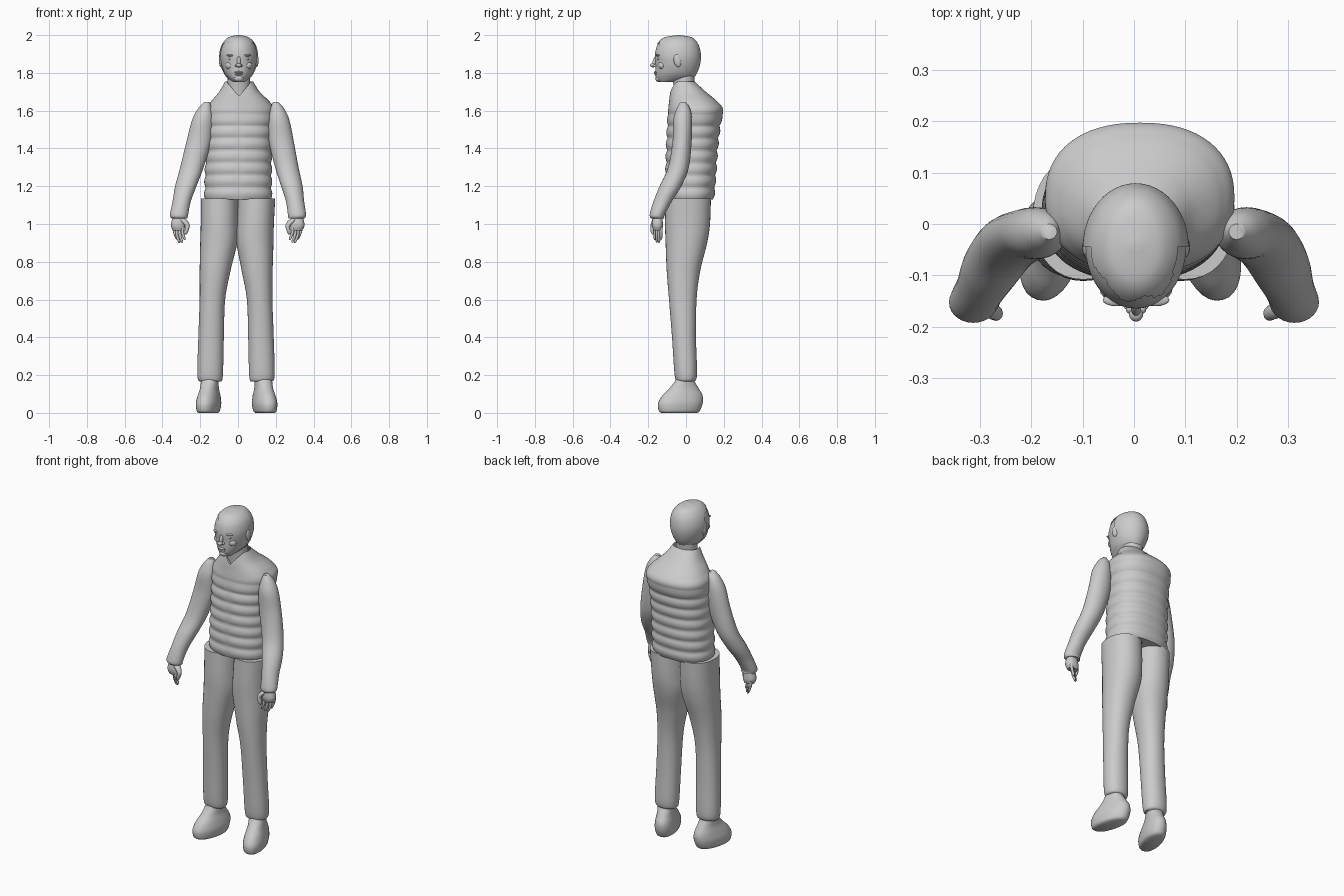
import bpy
import bmesh
from math import sin, cos, pi, radians
from mathutils import Vector, Matrix

if "Cube" in bpy.data.objects:
    bpy.data.objects.remove(bpy.data.objects["Cube"])

grey = bpy.data.materials.new("plain grey")
grey.use_nodes = True
grey.diffuse_color = (0.6, 0.6, 0.6, 1)
grey.node_tree.nodes["Principled BSDF"].inputs["Base Color"].default_value = grey.diffuse_color
parts = []


def finish(name, bm, warp=None):
    """Turn a bmesh into a named, coloured object, optionally moving its points."""
    if warp:
        for v in bm.verts:
            v.co = warp(v.co.copy())
    bmesh.ops.recalc_face_normals(bm, faces=bm.faces)
    mesh = bpy.data.meshes.new(name)
    bm.to_mesh(mesh)
    bm.free()
    mesh.materials.append(grey)
    obj = bpy.data.objects.new(name, mesh)
    bpy.context.collection.objects.link(obj)
    parts.append(obj)
    return obj


def spline(a, b, c, d, t):
    return b + (c - a) * t / 2 + (a * 2 - b * 5 + c * 4 - d) * t * t / 2 + (b * 3 - a - c * 3 + d) * t**3 / 2


def loft(sections, sides=32, steps=6, power=2.0, cap_top=True):
    """Skin rounded sections given as (z, x_min, x_max, y_min, y_max)."""
    rows = []
    last = len(sections) - 1
    for i in range(last):
        a, b, c, d = (sections[max(0, min(last, i + k))] for k in (-1, 0, 1, 2))
        for s in range(steps):
            rows.append([spline(*q, s / steps) for q in zip(a, b, c, d)])
    rows.append(sections[-1])
    bm = bmesh.new()
    rings = []
    for z, x0, x1, y0, y1 in rows:
        ring = []
        for k in range(sides):
            u, w = cos(2 * pi * k / sides), sin(2 * pi * k / sides)
            u = abs(u) ** (2 / power) * (1 if u > 0 else -1)
            w = abs(w) ** (2 / power) * (1 if w > 0 else -1)
            ring.append(bm.verts.new(((x0 + x1) / 2 + u * (x1 - x0) / 2,
                                      (y0 + y1) / 2 + w * (y1 - y0) / 2, z)))
        rings.append(ring)
    for lo, hi in zip(rings, rings[1:]):
        for k in range(sides):
            j = (k + 1) % sides
            bm.faces.new((lo[k], lo[j], hi[j], hi[k]))
    bm.faces.new(rings[0])
    if cap_top:
        bm.faces.new(rings[-1])
    return bm


def blob(name, at, size, tilt=0):
    """Small ellipsoid for a facial feature."""
    bm = bmesh.new()
    bmesh.ops.create_uvsphere(bm, u_segments=16, v_segments=10, radius=1)
    m = Matrix.Translation(at) @ Matrix.Rotation(radians(tilt), 4, "X") @ Matrix.Diagonal((*size, 1))
    bm.transform(m)
    return finish(name, bm)


# Quilted vest with a V-shaped collar
def quilt(p):
    fade = max(0, min(1, (1.62 - p.z) / .1))
    side = Vector((p.x * .4, p.y - .04, 0)).normalized()
    seam = .4 if abs(p.x - .005) < .012 and p.y < 0 else 1
    swell = abs(sin(pi * (p.z - 1.13) / .065 + 5 * p.x * p.x)) * seam - .6
    p += side * swell * fade * .009
    if p.y < -.01:
        p.z = min(p.z, 1.675 + 1.2 * abs(p.x - .005))
    return p


vest = [(1.13, -.177, .178, -.107, .147), (1.25, -.175, .178, -.108, .158),
        (1.4, -.17, .178, -.105, .168), (1.52, -.17, .185, -.1, .182),
        (1.6, -.172, .195, -.095, .197), (1.645, -.145, .17, -.09, .17),
        (1.7, -.1, .115, -.083, .105), (1.755, -.068, .08, -.07, .045)]
finish("vest", loft(vest, 64, 14, 2.3, False), quilt)
finish("neck", loft([(1.6, -.055, .065, -.06, .04), (1.7, -.055, .065, -.062, .04),
                     (1.82, -.055, .06, -.08, .05)]))

# Head, with a slightly larger hair shell behind the hairline
skull = [(1.752, -.025, .035, -.142, -.07), (1.77, -.05, .057, -.158, .025),
         (1.8, -.072, .08, -.161, .055), (1.85, -.09, .097, -.162, .072),
         (1.9, -.094, .101, -.164, .075), (1.95, -.08, .088, -.15, .062),
         (1.985, -.05, .056, -.115, .03), (1.997, -.008, .014, -.05, -.03)]
finish("head", loft(skull, 40, 5))
shell = loft(skull, 48, 8)
bare = [f for f in shell.faces if f.calc_center_median().y < -.045
        and f.calc_center_median().z < 1.955 + .008 * sin(90 * f.calc_center_median().x)]
bmesh.ops.delete(shell, geom=bare, context="FACES")
heart = Vector((.004, -.045, 1.88))
finish("hair", shell, lambda p: heart + Vector(((p.x - heart.x) * 1.05, (p.y - heart.y) * 1.03,
                                                (p.z - heart.z) * 1.02)))

# Face
blob("nose_bridge", (.004, -.163, 1.862), (.01, .013, .034), -18)
blob("nose_tip", (.004, -.175, 1.84), (.014, .015, .011))
blob("upper_lip", (.004, -.161, 1.803), (.024, .009, .006))
blob("lower_lip", (.004, -.159, 1.792), (.02, .009, .006))
blob("chin", (.004, -.143, 1.77), (.026, .02, .018))
for s, label in ((1, "left"), (-1, "right")):
    blob(label + "_nostril", (.004 + s * .012, -.165, 1.838), (.008, .01, .008))
    blob(label + "_brow", (.004 + s * .038, -.148, 1.893), (.027, .012, .006))
    blob(label + "_eye", (.004 + s * .04, -.144, 1.874), (.015, .009, .007))
    blob(label + "_cheek", (.004 + s * .045, -.126, 1.84), (.026, .022, .022))
    blob(label + "_ear", (.004 + s * .095, -.045, 1.865), (.01, .02, .034), 12)

# Limbs: outlines for one side, mirrored with a slight natural lean
sleeve = [(1.03, .268, .352, -.185, -.115), (1.05, .264, .36, -.192, -.112),
          (1.12, .25, .346, -.172, -.075), (1.2, .22, .333, -.14, -.025),
          (1.3, .182, .306, -.095, .015), (1.44, .14, .272, -.071, .03),
          (1.55, .13, .243, -.067, .032), (1.61, .138, .212, -.05, .022),
          (1.645, .15, .18, -.03, .0)]
trouser = [(.165, .09, .2, -.045, .04), (.2, .08, .215, -.06, .058),
           (.4, .075, .21, -.074, .053), (.6, .068, .203, -.09, .056),
           (.75, .04, .203, -.102, .075), (.9, .004, .2, -.108, .112),
           (1.0, .0, .197, -.111, .127), (1.135, .0, .197, -.108, .132)]
shoe = [(0, -.045, .045, -.135, .06), (.012, -.055, .055, -.148, .075),
        (.05, -.06, .06, -.152, .09), (.09, -.054, .054, -.13, .09),
        (.13, -.046, .046, -.09, .068), (.17, -.045, .045, -.058, .045),
        (.21, -.042, .042, -.045, .04)]
palm = [(.965, .285, .345, -.172, -.128), (.99, .28, .355, -.18, -.122),
        (1.02, .283, .35, -.178, -.124), (1.06, .29, .335, -.17, -.128)]
thumb = [(.945, .272, .284, -.18, -.168), (.96, .264, .284, -.187, -.163),
         (.99, .255, .28, -.188, -.16), (1.015, .265, .305, -.182, -.15),
         (1.03, .285, .315, -.175, -.145)]

for s, label in ((1, "left"), (-1, "right")):
    own = max(s, 0)

    def arm_side(p):
        return Vector((s * (p.x + own * .035 * (p.z - 1.05) / .6), p.y, p.z))

    def leg_side(p):
        return Vector((s * (p.x - own * .021 * min(1, (1.135 - p.z) / .4)), p.y, p.z))

    def foot_side(p):
        q = Matrix.Rotation(radians(15), 3, "Z") @ p
        return Vector((s * (q.x + .148 - own * .015), q.y, q.z))

    finish(label + "_sleeve", loft(sleeve, 28), arm_side)
    finish(label + "_trouser_leg", loft(trouser, 36, 6, 2.15), leg_side)
    finish(label + "_shoe", loft(shoe, 32, 5, 2.2), foot_side)
    finish(label + "_palm", loft(palm, 20, 4, 2.4), arm_side)
    finish(label + "_thumb", loft(thumb, 12, 4), arm_side)
    # Four fingers fanned across the palm, curling slightly inward
    for i in range(4):
        x, y, r = .294 + i * .014, -.165 + i * .011, .0085
        tip = (.915, .902, .9, .918)[i]
        bones = [(z, x - bend - r * k, x - bend + r * k, y - r * k, y + r * k)
                 for z, bend, k in ((tip, .012, .4), (tip + .008, .01, .8),
                                    (tip + .04, .0, 1), (.985, .0, 1.1))]
        finish(f"{label}_finger_{i + 1}", loft(bones, 10, 4), arm_side)

# Smooth shading with crisp hems
for obj in parts:
    obj.select_set(True)
bpy.context.view_layer.objects.active = parts[0]
bpy.ops.object.shade_smooth_by_angle(angle=radians(50))
